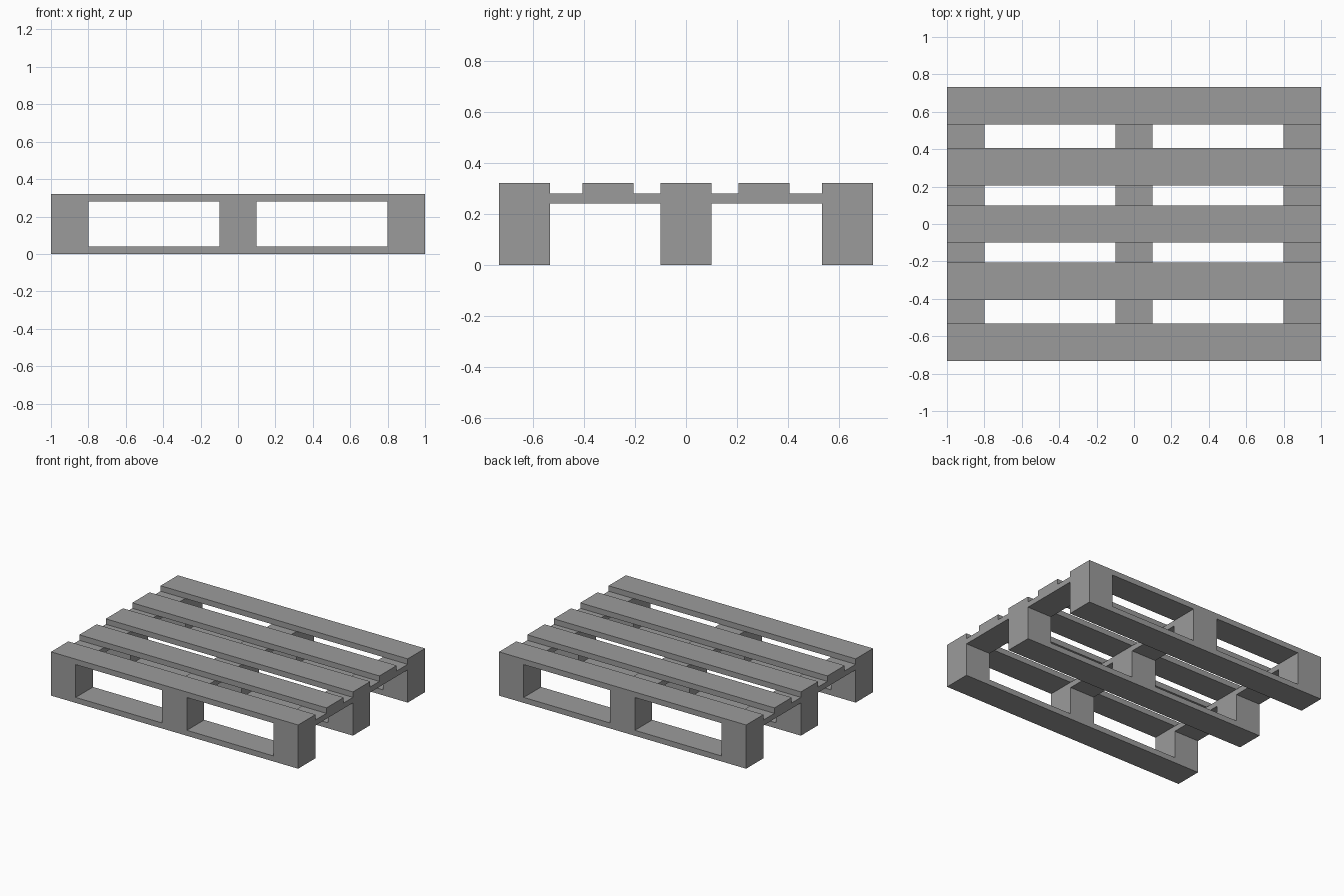
import bpy, bmesh

if "Cube" in bpy.data.objects:
    bpy.data.objects.remove(bpy.data.objects["Cube"])

SKID_Y, SLAT_Y = 0.633, 0.306    # board centre lines
HALF_W = 0.1                     # half width of every board
POSTS_X = (-0.9, 0.0, 0.9)

# Dark grey finish shared by every part
grey = bpy.data.materials.new("dark_grey")
grey.diffuse_color = (0.33, 0.33, 0.33, 1)
grey.use_nodes = True
grey.node_tree.nodes["Principled BSDF"].inputs["Base Color"].default_value = grey.diffuse_color


def finish(name, bm):
    bmesh.ops.recalc_face_normals(bm, faces=bm.faces)
    mesh = bpy.data.meshes.new(name)
    bm.to_mesh(mesh)
    bm.free()
    mesh.materials.append(grey)
    obj = bpy.data.objects.new(name, mesh)
    bpy.context.collection.objects.link(obj)
    return obj


def board(name, lo, hi):
    """Box between two opposite corners."""
    bm = bmesh.new()
    bmesh.ops.create_cube(bm, size=1)
    for v in bm.verts:
        v.co = [a + (c + 0.5) * (b - a) for a, b, c in zip(lo, hi, v.co)]
    return finish(name, bm)


def skid(name, y):
    """Fused top board, three posts and bottom board: a frame with two fork openings."""
    xs = (-1, -0.8, -0.1, 0.1, 0.8, 1)
    zs = (0, 0.04, 0.28, 0.32)
    bm = bmesh.new()
    grid = [[bm.verts.new((x, y - HALF_W, z)) for z in zs] for x in xs]
    for i in range(len(xs) - 1):
        for j in range(len(zs) - 1):
            if j == 1 and i in (1, 3):      # fork opening
                continue
            bm.faces.new((grid[i][j], grid[i + 1][j], grid[i + 1][j + 1], grid[i][j + 1]))
    ext = bmesh.ops.extrude_face_region(bm, geom=bm.faces[:], use_keep_orig=True)
    for v in ext["geom"]:
        if isinstance(v, bmesh.types.BMVert):
            v.co.y += 2 * HALF_W
    return finish(name, bm)


# Three load-bearing skids
for label, y in (("front", -SKID_Y), ("middle", 0), ("back", SKID_Y)):
    skid(f"{label}_skid", y)

for side, s in (("front", -1), ("back", 1)):
    # Deck slat between the skids
    board(f"{side}_deck_slat", (-1, s * SLAT_Y - HALF_W, 0.28), (1, s * SLAT_Y + HALF_W, 0.32))
    # Cross boards linking neighbouring skids under the deck
    y0, y1 = sorted((s * HALF_W, s * (SKID_Y - HALF_W)))
    for label, x in zip(("left", "centre", "right"), POSTS_X):
        board(f"{side}_{label}_cross_board", (x - 0.1, y0, 0.24), (x + 0.1, y1, 0.28))
